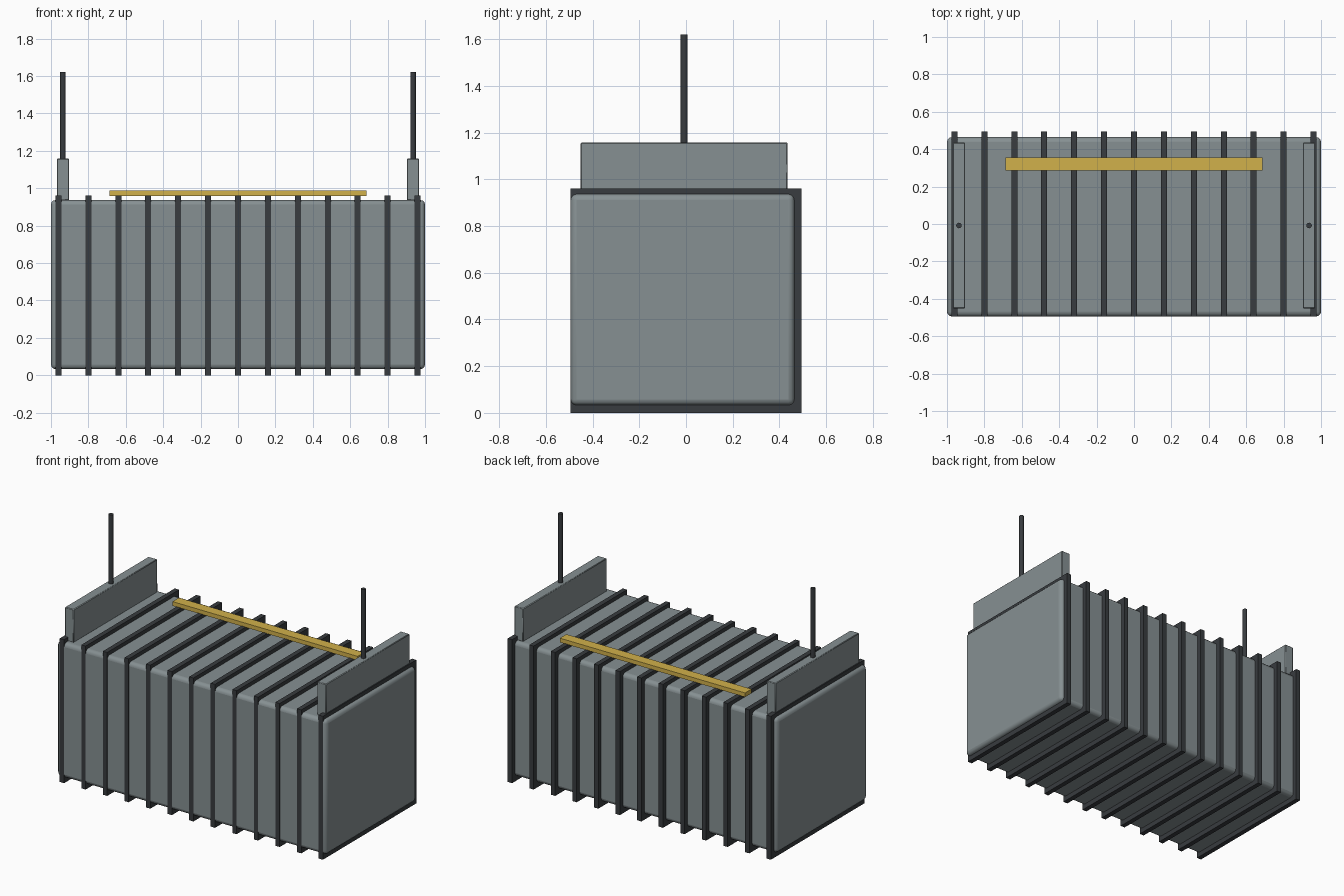
import bpy

if "Cube" in bpy.data.objects:
    bpy.data.objects.remove(bpy.data.objects["Cube"])


def material(name, color):
    m = bpy.data.materials.new(name)
    m.diffuse_color = color
    m.use_nodes = True
    m.node_tree.nodes["Principled BSDF"].inputs["Base Color"].default_value = m.diffuse_color
    return m


GREY = material("steel_grey", (0.24, 0.28, 0.29, 1))
DARK = material("dark_metal", (0.04, 0.045, 0.05, 1))
YELLOW = material("yellow_paint", (0.64, 0.44, 0.07, 1))


def finish(ob, name, mat):
    ob.name = name
    ob.data.materials.append(mat)
    return ob


def box(name, lo, hi, mat, bevel=0, segments=1):
    bpy.ops.mesh.primitive_cube_add(
        size=1, location=[(a + b) / 2 for a, b in zip(lo, hi)])
    ob = finish(bpy.context.object, name, mat)
    ob.scale = [b - a for a, b in zip(lo, hi)]
    bpy.ops.object.transform_apply(location=False, rotation=False, scale=True)
    if bevel:
        mod = ob.modifiers.new("Bevel", 'BEVEL')
        mod.width = bevel
        mod.segments = segments
        bpy.ops.object.shade_smooth_by_angle()
    return ob


# Main container body with rounded edges
box("body", (-1, -0.494, 0.033), (1, 0.464, 0.937), GREY, 0.025, 3)

# Thin ribs wrapping the body
for i in range(13):
    x = -0.96 + 0.16 * i
    box(f"rib_{i + 1}", (x - 0.016, -0.495, 0), (x + 0.016, 0.495, 0.962), DARK)

# End panels, each with an upright rod
for side, s in (("left", -1), ("right", 1)):
    cx = 0.936 * s
    box(f"{side}_end_panel", (cx - 0.033, -0.451, 0.935),
        (cx + 0.033, 0.435, 1.158), GREY, 0.004)
    bpy.ops.mesh.primitive_cylinder_add(
        vertices=16, radius=0.015, depth=0.482, location=(cx, -0.008, 1.38))
    finish(bpy.context.object, f"{side}_rod", DARK)
    bpy.ops.object.shade_smooth_by_angle()

# Yellow rail across the top of the ribs
box("top_rail", (-0.687, 0.287, 0.96), (0.687, 0.355, 0.988), YELLOW)
